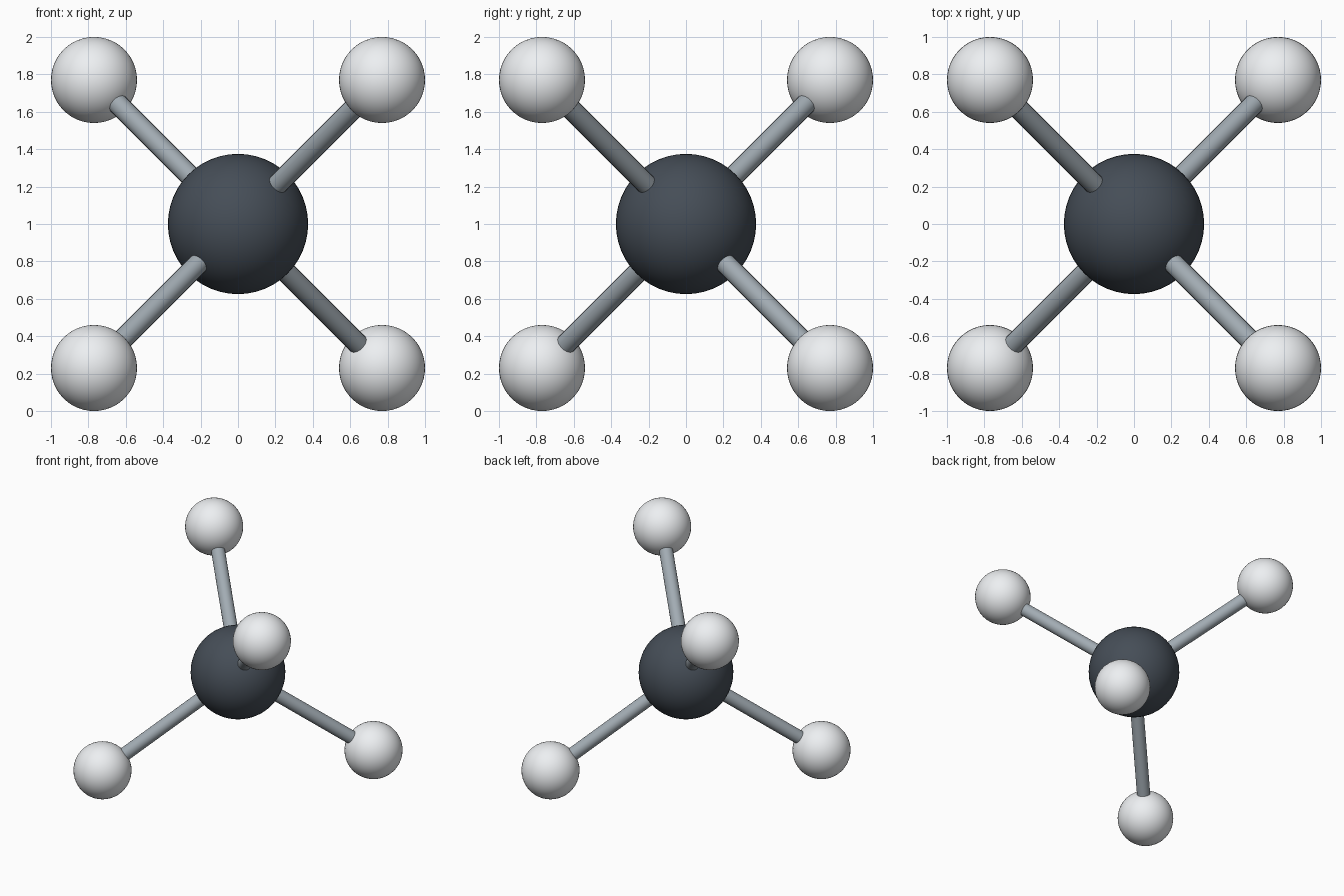
import bpy
from mathutils import Vector

if "Cube" in bpy.data.objects:
    bpy.data.objects.remove(bpy.data.objects["Cube"])

CENTRE = Vector((0, 0, 1))
REACH = 0.77                      # offset of each outer ball along every axis
CORNERS = [(1, -1, 1), (-1, -1, -1), (-1, 1, 1), (1, 1, -1)]


def material(name, colour):
    mat = bpy.data.materials.new(name)
    mat.diffuse_color = (*colour, 1)
    mat.use_nodes = True
    mat.node_tree.nodes["Principled BSDF"].inputs["Base Color"].default_value = mat.diffuse_color
    return mat


dark = material("dark_slate", (0.06, 0.075, 0.095))
white = material("white", (0.85, 0.87, 0.89))
steel = material("steel_grey", (0.36, 0.41, 0.45))


def finish(name, mat):
    obj = bpy.context.object
    obj.name = name
    obj.data.materials.append(mat)
    bpy.ops.object.shade_smooth_by_angle()
    return obj


def ball(name, centre, radius, mat):
    bpy.ops.mesh.primitive_uv_sphere_add(
        segments=48, ring_count=24, radius=radius, location=centre)
    return finish(name, mat)


def rod(name, start, end, radius, mat):
    axis = end - start
    bpy.ops.mesh.primitive_cylinder_add(
        vertices=24, radius=radius, depth=axis.length,
        location=(start + end) / 2, rotation=axis.to_track_quat('Z', 'Y').to_euler())
    return finish(name, mat)


# Large central ball
ball("central_ball", CENTRE, 0.375, dark)

# Four outer balls at alternate cube corners, each joined by a rod
for i, corner in enumerate(CORNERS, 1):
    tip = CENTRE + Vector(corner) * REACH
    ball(f"outer_ball_{i}", tip, 0.23, white)
    rod(f"connecting_rod_{i}", CENTRE, tip, 0.055, steel)
